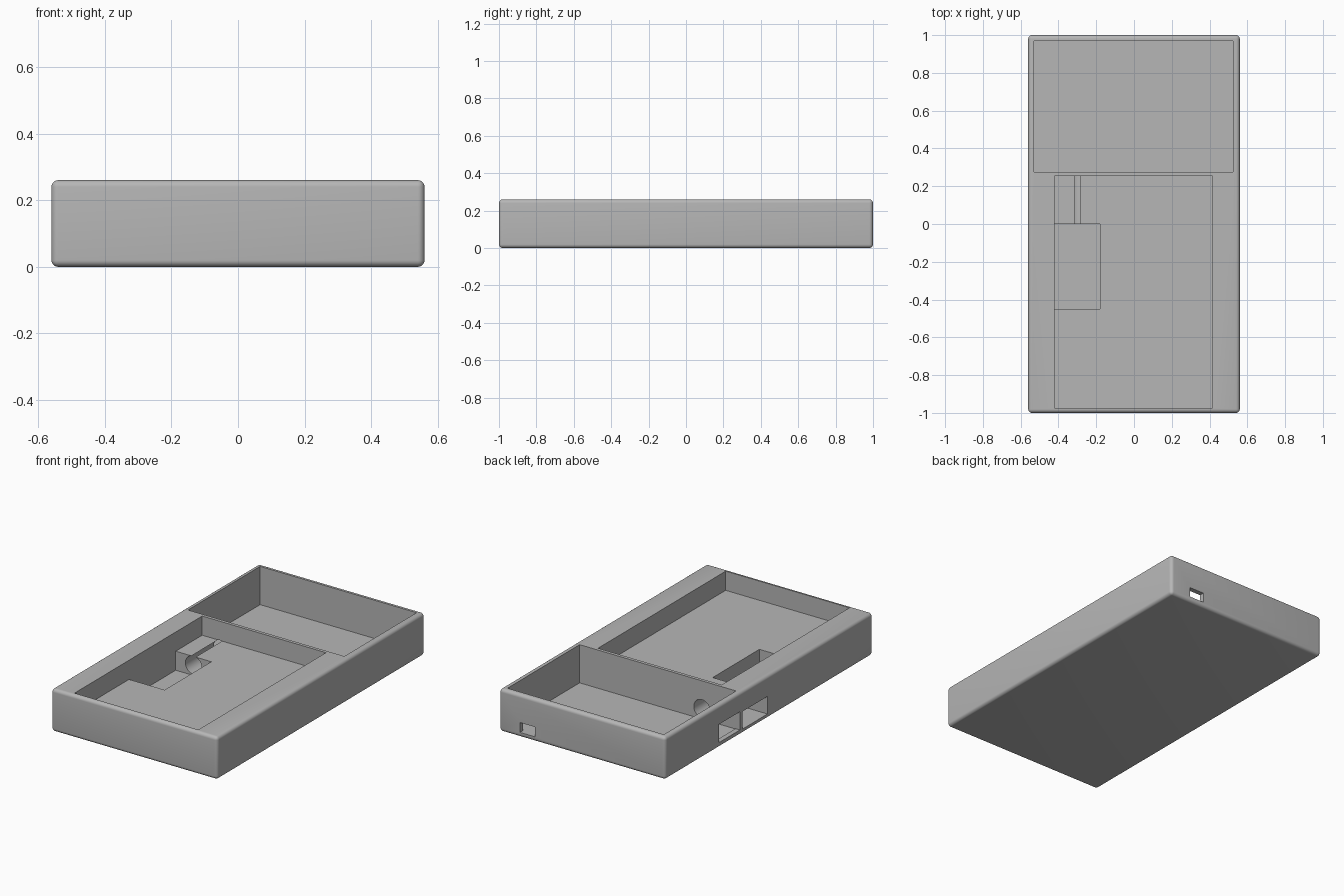
import bpy, bmesh, math
from mathutils import Matrix, Vector

if "Cube" in bpy.data.objects:
    bpy.data.objects.remove(bpy.data.objects["Cube"], do_unlink=True)

grey = bpy.data.materials.new("mid_grey")
grey.use_nodes = True
grey.diffuse_color = (0.47, 0.47, 0.47, 1)
grey.node_tree.nodes["Principled BSDF"].inputs["Base Color"].default_value = (0.47, 0.47, 0.47, 1)


def finish(name, bm):
    mesh = bpy.data.meshes.new(name)
    bm.to_mesh(mesh)
    bm.free()
    mesh.materials.append(grey)
    ob = bpy.data.objects.new(name, mesh)
    bpy.context.collection.objects.link(ob)
    return ob


def box(name, low, high, bevel=0):
    low, high = Vector(low), Vector(high)
    bm = bmesh.new()
    bmesh.ops.create_cube(bm, size=1, matrix=Matrix.Translation((low + high) / 2)
                          @ Matrix.Diagonal((high - low).to_4d()))
    if bevel:
        bmesh.ops.bevel(bm, geom=bm.edges[:], offset=bevel, segments=6,
                        profile=0.5, affect='EDGES')
    return finish(name, bm)


def rod(name, centre, radius, length):
    bm = bmesh.new()
    bmesh.ops.create_cone(bm, cap_ends=True, segments=48, radius1=radius, radius2=radius,
                          depth=length, matrix=Matrix.Translation(centre)
                          @ Matrix.Rotation(math.pi / 2, 4, 'X'))
    return finish(name, bm)


# Rounded solid block
case = box("case_body", (-0.56, -1, 0), (0.56, 1, 0.26), 0.02)

floor, shelf, above = 0.027, 0.143, 0.4
cutters = [
    # Open trays
    box("rear_tray_cutter", (-0.53, 0.275, floor), (0.525, 0.97, above)),
    box("front_tray_cutter", (-0.42, -0.975, shelf), (0.415, 0.255, above)),
    box("deep_well_cutter", (-0.42, -0.45, floor), (-0.18, 0, 0.2)),
    # Cable passage between the well and the rear tray
    rod("cable_passage_cutter", (-0.30, 0.13, 0.09), 0.055, 0.4),
    # Side and back ports
    box("side_port_rear_cutter", (-0.6, 0.28, 0.032), (-0.5, 0.483, 0.143)),
    box("side_port_front_cutter", (-0.6, 0.015, 0.028), (-0.36, 0.255, 0.135)),
    box("back_port_cutter", (0.32, 0.9, 0.03), (0.42, 1.1, 0.09)),
]

bpy.context.view_layer.objects.active = case
for cutter in cutters:
    mod = case.modifiers.new(cutter.name, 'BOOLEAN')
    mod.operation, mod.solver, mod.object = 'DIFFERENCE', 'EXACT', cutter
    bpy.ops.object.modifier_apply(modifier=mod.name)
for cutter in cutters:
    bpy.data.objects.remove(cutter, do_unlink=True)

# Smooth the rounded edges, keep the cut edges crisp
bpy.ops.object.select_all(action='DESELECT')
case.select_set(True)
bpy.context.view_layer.objects.active = case
bpy.ops.object.shade_smooth_by_angle(angle=math.radians(30))
